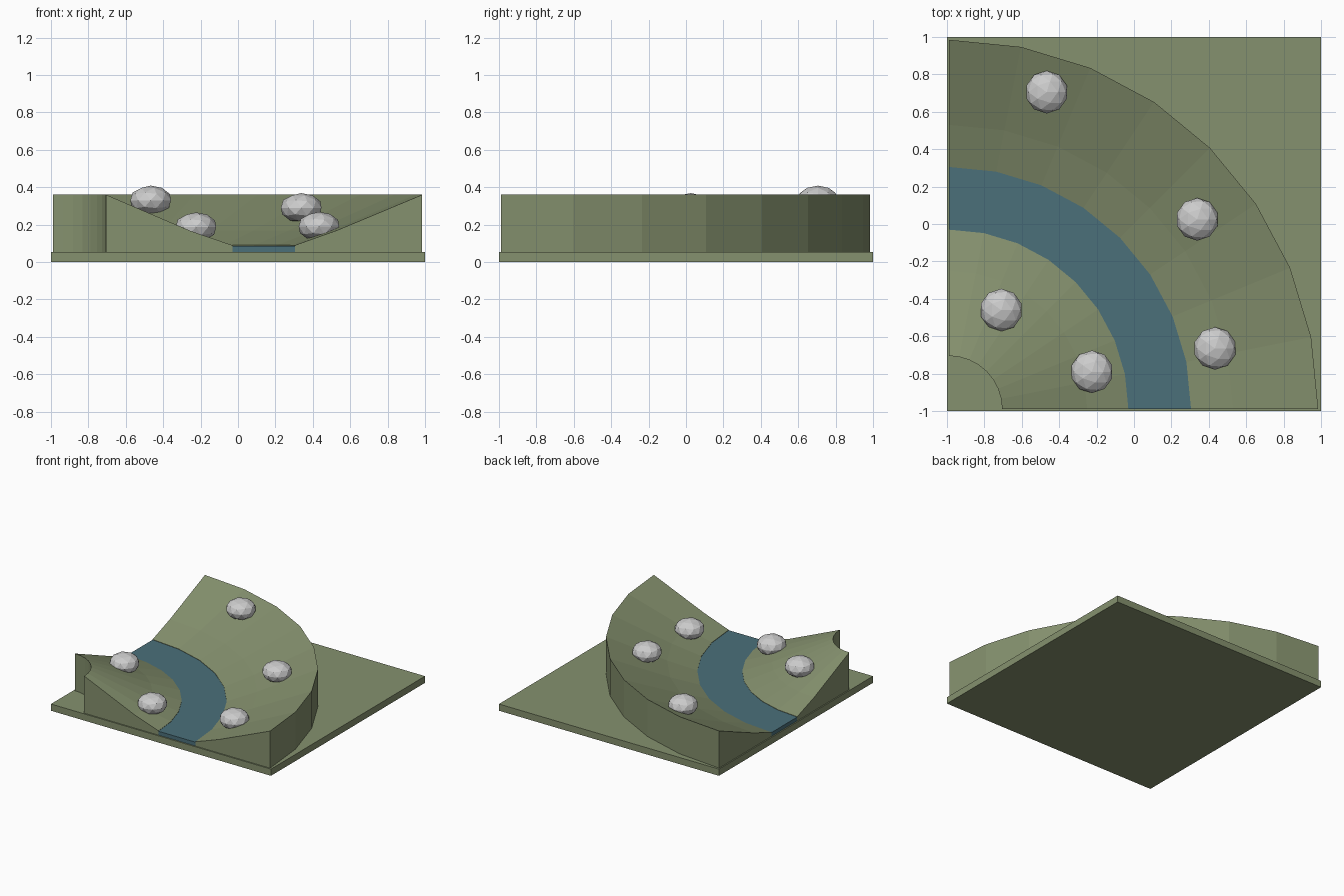
import bpy, bmesh, math

if "Cube" in bpy.data.objects:
    bpy.data.objects.remove(bpy.data.objects["Cube"])

CORNER = (-0.99, -0.99)   # centre of the quarter-turn
SEGMENTS = 8


def material(name, rgb):
    m = bpy.data.materials.new(name)
    m.diffuse_color = (*rgb, 1)
    m.use_nodes = True
    m.node_tree.nodes["Principled BSDF"].inputs["Base Color"].default_value = m.diffuse_color
    return m


def finish(bm, name, mat=None):
    bmesh.ops.recalc_face_normals(bm, faces=bm.faces[:])
    mesh = bpy.data.meshes.new(name)
    bm.to_mesh(mesh)
    bm.free()
    if mat:
        mesh.materials.append(mat)
    obj = bpy.data.objects.new(name, mesh)
    bpy.context.collection.objects.link(obj)
    return obj


def quarter_sweep(name, profile, mat):
    """Turn a closed (radius, z) profile through 90 degrees about the corner."""
    bm = bmesh.new()
    rings = []
    for i in range(SEGMENTS + 1):
        a = math.pi / 2 * i / SEGMENTS
        rings.append([bm.verts.new((CORNER[0] + r * math.cos(a),
                                    CORNER[1] + r * math.sin(a), z))
                      for r, z in profile])
    n = len(profile)
    for r0, r1 in zip(rings, rings[1:]):
        for k in range(n):
            j = (k + 1) % n
            bm.faces.new((r0[k], r0[j], r1[j], r1[k]))
    bm.faces.new(rings[0])
    bm.faces.new(rings[-1])
    return finish(bm, name, mat)


grass = material("grass", (0.235, 0.283, 0.156))
water = material("water", (0.07, 0.16, 0.195))

# Square base slab
bm = bmesh.new()
bmesh.ops.create_cube(bm, size=1)
for v in bm.verts:
    v.co = (v.co.x * 2, v.co.y * 2, (v.co.z + 0.5) * 0.055)
finish(bm, "base_tile", grass)

# Curved valley banks with the river between them
quarter_sweep("inner_bank", [(0.285, 0.05), (0.96, 0.05), (0.96, 0.09),
                             (0.74, 0.165), (0.285, 0.36)], grass)
quarter_sweep("outer_bank", [(1.295, 0.05), (1.975, 0.05), (1.975, 0.36),
                             (1.52, 0.17), (1.295, 0.09)], grass)
quarter_sweep("river", [(0.96, 0.055), (1.295, 0.055),
                        (1.295, 0.087), (0.96, 0.087)], water)

# Flattened boulders resting on the banks
boulders = [(-0.467, 0.705, 0.33), (0.338, 0.025, 0.29), (0.433, -0.665, 0.19),
            (-0.225, -0.79, 0.187), (-0.71, -0.46, 0.265)]
for i, pos in enumerate(boulders):
    bm = bmesh.new()
    bmesh.ops.create_icosphere(bm, subdivisions=2, radius=0.114)
    bmesh.ops.scale(bm, vec=(1, 1, 0.69), verts=bm.verts[:])
    finish(bm, f"boulder_{i + 1}").location = pos
